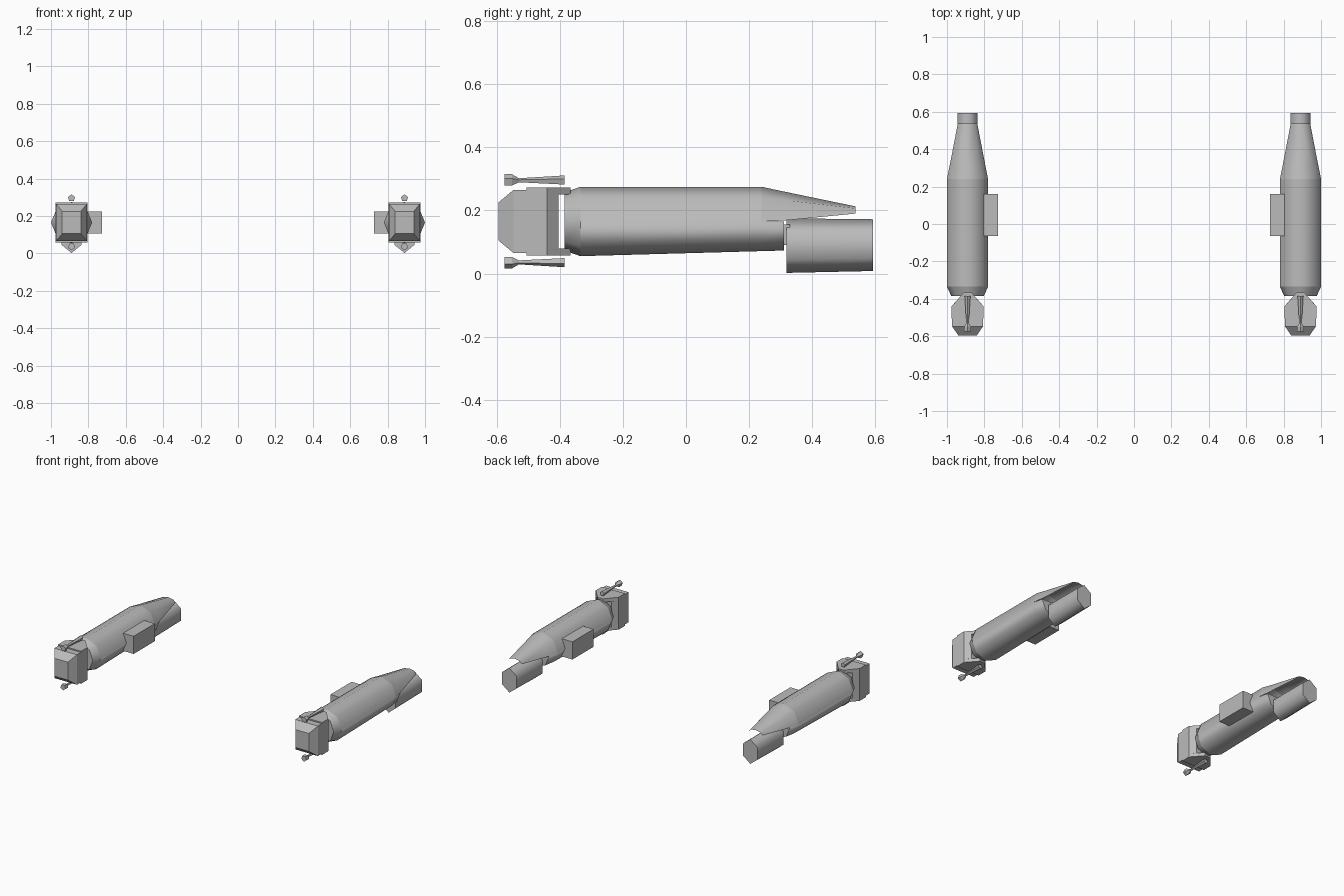
import bpy
import bmesh
from math import cos, sin, pi

if "Cube" in bpy.data.objects:
    bpy.data.objects.remove(bpy.data.objects["Cube"], do_unlink=True)

grey = bpy.data.materials.new("hull_grey")
grey.use_nodes = True
GREY = (0.5, 0.5, 0.5, 1)
grey.diffuse_color = GREY
grey.node_tree.nodes["Principled BSDF"].inputs["Base Color"].default_value = GREY

CX = 0.89  # distance of each pod from the centre line


def finish(bm, name, side):
    """Turn a bmesh built around x = 0 into a pod part on the given side."""
    for v in bm.verts:
        v.co.x = side * (CX + v.co.x)
    bmesh.ops.recalc_face_normals(bm, faces=bm.faces)
    mesh = bpy.data.meshes.new(name)
    bm.to_mesh(mesh)
    bm.free()
    mesh.materials.append(grey)
    obj = bpy.data.objects.new(name, mesh)
    bpy.context.collection.objects.link(obj)
    return obj


def arc(n, start=0.0, sweep=2 * pi):
    """Unit ring points; a partial sweep gives an open arc."""
    count = n if sweep == 2 * pi else n + 1
    return [(cos(start + sweep * i / n), sin(start + sweep * i / n)) for i in range(count)]


def loft(name, side, shape, stations, closed=True, caps=True, smooth=True):
    """Skin a shape along y; stations are (y, centre z, x radius, z radius)."""
    bm = bmesh.new()
    rings = [[bm.verts.new((rx * x, y, cz + rz * z)) for x, z in shape]
             for y, cz, rx, rz in stations]
    n = len(shape)
    for a, b in zip(rings, rings[1:]):
        for i in range(n if closed else n - 1):
            j = (i + 1) % n
            bm.faces.new((a[i], a[j], b[j], b[i])).smooth = smooth
    if caps:
        bm.faces.new(rings[0])
        bm.faces.new(rings[-1])
    return finish(bm, name, side)


def prism(name, side, outline, z0, z1):
    """Extrude a plan outline, mirrored across the pod axis, in z."""
    plan = outline + [(-x, y) for x, y in reversed(outline)]
    bm = bmesh.new()
    low = [bm.verts.new((x, y, z0)) for x, y in plan]
    top = [bm.verts.new((x, y, z1)) for x, y in plan]
    bm.faces.new(low)
    bm.faces.new(top)
    for i in range(len(plan)):
        j = (i + 1) % len(plan)
        bm.faces.new((low[i], low[j], top[j], top[i]))
    return finish(bm, name, side)


def box(name, side, lo, hi):
    bm = bmesh.new()
    bmesh.ops.create_cube(bm, size=1)
    for v in bm.verts:
        v.co = [(a + b) / 2 + c * (b - a) for a, b, c in zip(lo, hi, v.co)]
    return finish(bm, name, side)


octagon = arc(8)
upper_half = arc(4, 0, pi)
lower_half = arc(4, pi, pi)
hexagon = arc(6, pi / 2)
pentagon = arc(5, pi / 2)
rect = [(-1, -1), (1, -1), (1, 1), (-1, 1)]
MID = 0.165

for side, tag in ((1, "left"), (-1, "right")):
    # Main body: nose collar, upper and lower shells, tapering tail hood
    loft(f"{tag}_nose_collar", side, octagon,
         [(-0.385, MID, 0.087, 0.092), (-0.335, MID, 0.11, 0.11)])
    loft(f"{tag}_upper_shell", side, upper_half,
         [(-0.335, MID, 0.11, 0.11), (0.24, MID, 0.11, 0.11)], closed=False, caps=False)
    loft(f"{tag}_lower_shell", side, lower_half,
         [(-0.335, MID, 0.11, 0.11), (0.24, MID, 0.11, 0.094), (0.31, MID, 0.095, 0.092)])
    loft(f"{tag}_tail_hood", side, upper_half,
         [(0.24, MID, 0.11, 0.11), (0.31, 0.168, 0.096, 0.092), (0.537, 0.19, 0.052, 0.023)],
         closed=False, caps=False)

    # Exhaust and its connector
    box(f"{tag}_exhaust_connector", side, (-0.035, 0.3, 0.09), (0.035, 0.33, 0.155))
    loft(f"{tag}_exhaust", side, hexagon,
         [(0.318, 0.0885, 0.061, 0.0865), (0.593, 0.09, 0.061, 0.082)])

    # Box on the inner flank
    box(f"{tag}_inner_box", side, (-0.163, -0.063, 0.107), (-0.05, 0.16, 0.225))

    # Front head: block, end plates and stepped, bevelled face
    prism(f"{tag}_head_block", side,
          [(0.085, -0.505), (0.085, -0.44), (0.055, -0.405)], 0.08, 0.25)
    for z0, z1, where in ((0.25, 0.273, "top"), (0.057, 0.08, "bottom")):
        prism(f"{tag}_head_{where}_plate", side,
              [(0.085, -0.505), (0.085, -0.44), (0.02, -0.366)], z0, z1)
    loft(f"{tag}_head_face", side, rect,
         [(-0.505, MID, 0.083, 0.1), (-0.547, MID, 0.083, 0.1), (-0.595, MID, 0.05, 0.06)],
         smooth=False)

    # Small flared probes above and below the head
    for z, flip, where in ((0.295, 1, "top"), (0.036, -1, "bottom")):
        probe = [(-0.575, 0.02), (-0.552, 0.02), (-0.53, 0.007), (-0.385, 0.016)]
        loft(f"{tag}_{where}_probe", side, pentagon,
             [(y, z, r, flip * r) for y, r in probe], smooth=False)
